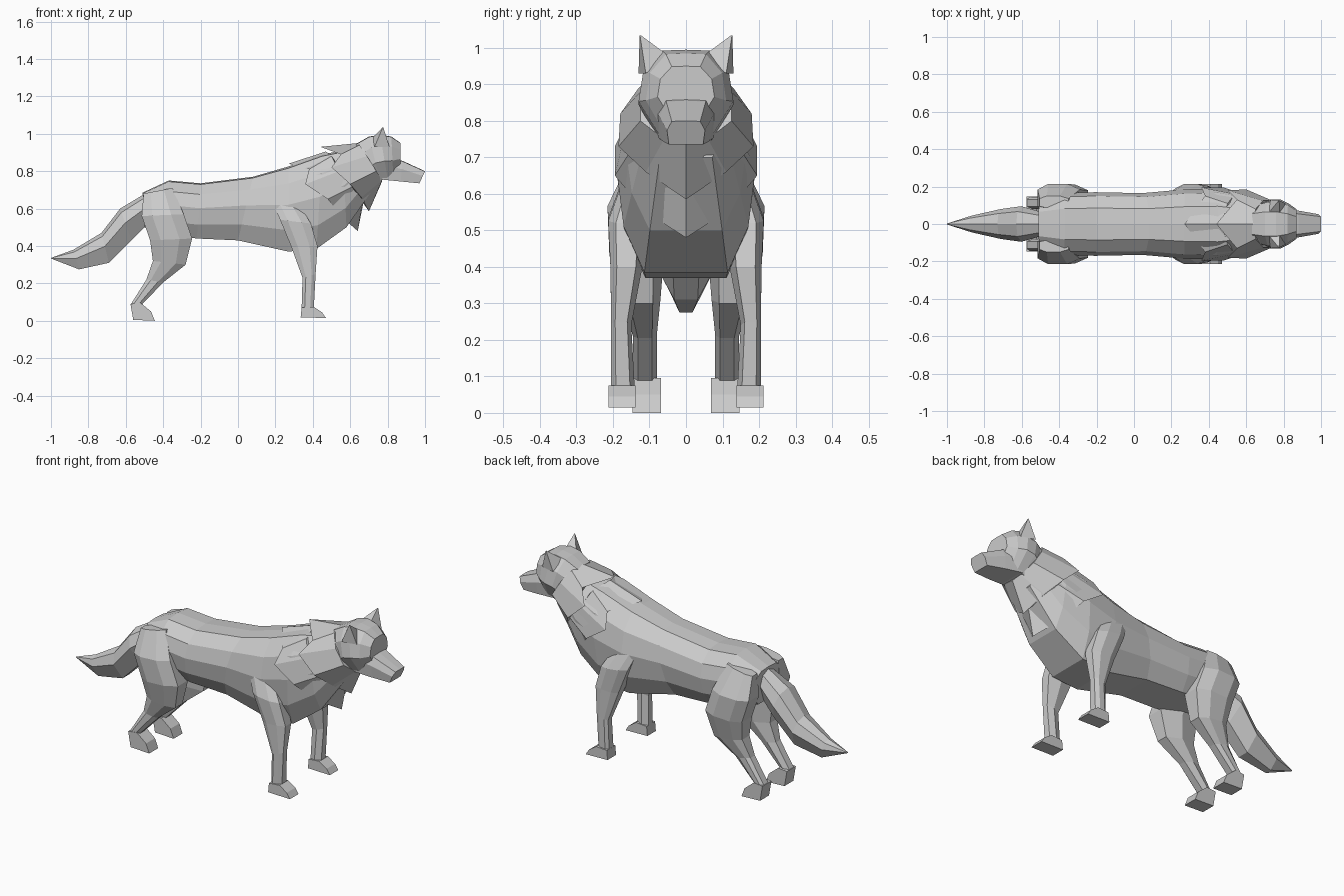
import bpy, bmesh


def loft(name, rings, mirror=False):
    """Skin a series of closed rings with flat faces and capped ends."""
    bm = bmesh.new()
    vs = [[bm.verts.new(p) for p in r] for r in rings]
    n = len(vs[0])
    for a, b in zip(vs, vs[1:]):
        for i in range(n):
            j = (i + 1) % n
            bm.faces.new((a[i], a[j], b[j], b[i]))
    bm.faces.new(vs[0])
    bm.faces.new(vs[-1])
    bmesh.ops.recalc_face_normals(bm, faces=bm.faces)
    me = bpy.data.meshes.new(name)
    bm.to_mesh(me)
    bm.free()
    ob = bpy.data.objects.new(name, me)
    bpy.context.collection.objects.link(ob)
    if mirror:
        ob.modifiers.new("Mirror", "MIRROR").use_axis = (False, True, False)
    return ob


def full(half):
    """Complete a half ring (top to bottom, y >= 0) across y = 0."""
    return half + [(x, -y, z) for x, y, z in reversed(half) if y > 0]


def sections(stations, profile):
    """Stations are top x, top z, bottom x, bottom z, half width."""
    return [full([(xt + (xb - xt) * t, w * f, zt + (zb - zt) * t) for f, t in profile])
            for xt, zt, xb, zb, w in stations]


def limb(name, stations):
    """Stations are front x, front z, back x, back z, inner y, outer y."""
    rings = []
    for xf, zf, xb, zb, yi, yo in stations:
        def pt(t, y):
            return (xf + (xb - xf) * t, y, zf + (zb - zf) * t)
        d = (yo - yi) * 0.2
        rings.append([pt(0, yi + d), pt(0, yo - d), pt(0.3, yo),
                      pt(0.75, yo), pt(1, yo - d), pt(1, yi + d), pt(0.5, yi)])
    loft(name, rings, True)


def slab(name, outline, y0, y1):
    """Side outline extruded across y, mirrored."""
    loft(name, [[(x, y, z) for x, z in outline] for y in (y0, y1)], True)


# Torso
loft("body", sections([
    (-.51, .685, -.50, .50, .13),
    (-.37, .75, -.38, .46, .165),
    (-.20, .735, -.22, .44, .17),
    (.08, .77, .00, .43, .165),
    (.27, .825, .27, .37, .185),
    (.45, .89, .42, .385, .19),
    (.56, .91, .58, .50, .165),
    (.68, .96, .72, .70, .12)],
    [(0, 0), (.5, .02), (.88, .2), (1, .45), (.9, .75), (.6, 1)]))

# Flared fur collars, each a narrow front ring and a jagged back ring
loft("rear_mane", [
    full([(.27, 0, .84), (.38, .15, .81), (.36, .195, .73),
          (.48, .195, .65), (.56, .11, .55), (.64, 0, .48)]),
    full([(.47, 0, .905), (.50, .11, .88), (.54, .16, .80),
          (.62, .15, .72), (.67, .08, .67), (.68, 0, .68)])])
loft("front_mane", [
    full([(.44, 0, .93), (.55, .13, .89), (.50, .18, .82),
          (.60, .185, .73), (.66, .11, .66), (.70, 0, .585)]),
    full([(.64, 0, .95), (.65, .08, .94), (.69, .125, .88),
          (.74, .125, .80), (.77, .06, .75), (.77, 0, .745)])])

# Head and muzzle
loft("head", sections([
    (.63, .945, .72, .72, .11),
    (.70, .985, .76, .75, .13),
    (.76, .995, .80, .76, .13),
    (.82, .985, .83, .77, .11),
    (.87, .95, .87, .81, .078)],
    [(0, 0), (.5, .01), (.9, .25), (1, .6), (.55, 1)]))
loft("muzzle", sections([
    (.80, .88, .77, .755, .085),
    (.88, .855, .87, .745, .072),
    (1.0, .80, .97, .735, .052)],
    [(0, 0), (.75, .02), (1, .4), (.9, 1)]))

# Ears
loft("ear", [
    [(.72, .06, .98), (.78, .05, .98), (.81, .11, .93), (.73, .13, .93)],
    [(.773, .124, 1.034), (.776, .123, 1.034), (.777, .126, 1.034), (.774, .127, 1.034)]],
    True)

# Tail
loft("tail", sections([
    (-.48, .69, -.48, .52, .06),
    (-.63, .60, -.57, .43, .095),
    (-.73, .47, -.69, .31, .08),
    (-.88, .38, -.85, .275, .045),
    (-1.0, .336, -.998, .332, .003)],
    [(0, 0), (.7, .12), (1, .45), (.4, 1)]))

# Front legs and paws
limb("front_leg", [
    (.31, .65, .17, .67, .11, .165),
    (.39, .52, .225, .54, .11, .213),
    (.425, .40, .285, .395, .12, .207),
    (.415, .25, .345, .23, .15, .205),
    (.405, .06, .34, .06, .14, .205)])
slab("front_paw", [(.335, .018), (.34, .07), (.405, .075), (.45, .045), (.47, .015)], .138, .213)

# Hind legs and paws
limb("hind_leg", [
    (-.35, .71, -.505, .68, .08, .15),
    (-.29, .57, -.515, .56, .06, .215),
    (-.245, .44, -.47, .43, .06, .21),
    (-.28, .30, -.455, .32, .07, .175),
    (-.40, .205, -.49, .22, .08, .145),
    (-.52, .08, -.572, .09, .08, .145)])
slab("hind_paw", [(-.575, .09), (-.52, .095), (-.465, .05), (-.445, 0), (-.56, .005)], .068, .147)
